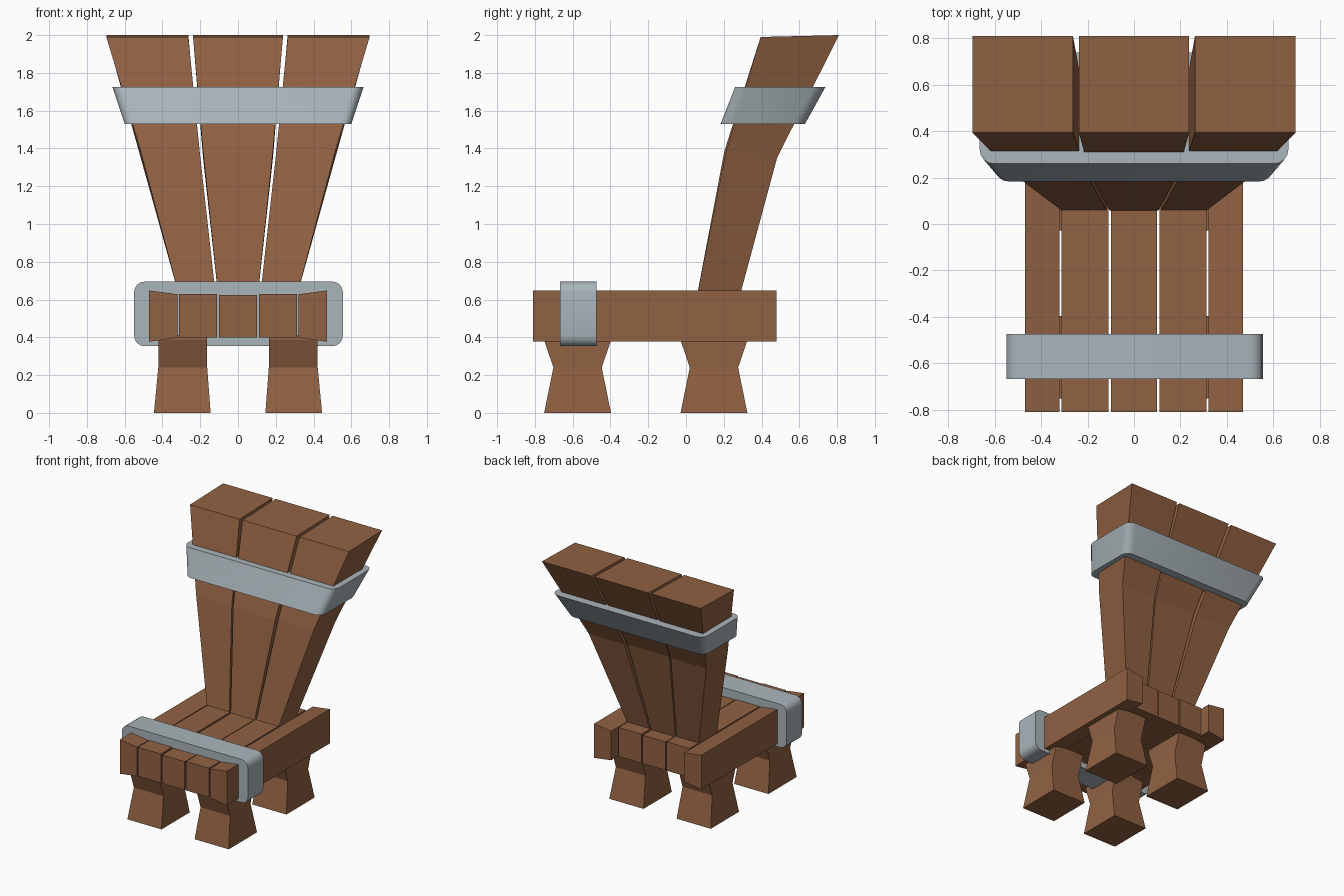
import bpy, bmesh
from math import sin, cos, pi

if "Cube" in bpy.data.objects:
    bpy.data.objects.remove(bpy.data.objects["Cube"])


def material(name, color):
    m = bpy.data.materials.new(name)
    m.diffuse_color = color
    m.use_nodes = True
    m.node_tree.nodes["Principled BSDF"].inputs["Base Color"].default_value = m.diffuse_color
    return m


WOOD = material("wood", (0.28, 0.12, 0.055, 1))
METAL = material("metal", (0.40, 0.46, 0.49, 1))


def loft(name, rings, mat, smooth=False):
    """Skin a list of equal-length point rings and cap both ends."""
    bm = bmesh.new()
    vr = [[bm.verts.new(p) for p in r] for r in rings]
    n = len(vr[0])
    for a, b in zip(vr, vr[1:]):
        for i in range(n):
            j = (i + 1) % n
            bm.faces.new((a[i], a[j], b[j], b[i]))
    bm.faces.new(vr[0])
    bm.faces.new(vr[-1])
    bmesh.ops.recalc_face_normals(bm, faces=bm.faces)
    me = bpy.data.meshes.new(name)
    bm.to_mesh(me)
    bm.free()
    me.materials.append(mat)
    ob = bpy.data.objects.new(name, me)
    bpy.context.collection.objects.link(ob)
    if smooth:
        bpy.ops.object.select_all(action='DESELECT')
        ob.select_set(True)
        bpy.context.view_layer.objects.active = ob
        bpy.ops.object.shade_smooth_by_angle(angle=0.7)
    return ob


def rect(x0, x1, y0, y1, z, z1=None):
    z1 = z if z1 is None else z1
    return [(x0, y0, z), (x1, y0, z), (x1, y1, z1), (x0, y1, z1)]


def rounded(u0, u1, v0, v1, r, seg=4):
    """Rounded rectangle outline in 2D."""
    pts = []
    for k, (cu, cv) in enumerate([(u1 - r, v1 - r), (u0 + r, v1 - r),
                                  (u0 + r, v0 + r), (u1 - r, v0 + r)]):
        for i in range(seg + 1):
            a = (k + i / seg) * pi / 2
            pts.append((cu + r * cos(a), cv + r * sin(a)))
    return pts


# Seat planks: three short inner ones, two longer flared outer ones
def seat_plank(name, y1, section):
    loft(name, [[(x, y, z) for x, z in section] for y in (-0.81, y1)], WOOD)


seat_plank("seat_plank_centre", 0.40, [(-.10, .40), (.10, .40), (.10, .625), (-.10, .625)])
for s, side in ((-1, "left"), (1, "right")):
    seat_plank("seat_plank_inner_" + side, 0.40,
               [(s * .11, .40), (s * .312, .40), (s * .312, .63), (s * .11, .63)])
    seat_plank("seat_plank_outer_" + side, 0.48,
               [(s * .32, .398), (s * .47, .377), (s * .47, .648), (s * .32, .628)])

# Legs: pinched waist
for s, side in ((-1, "left"), (1, "right")):
    for cy, end in ((-0.574, "front"), (0.148, "rear")):
        loft(f"{end}_leg_{side}",
             [rect(s * .145, s * .445, cy - .177, cy + .177, 0),
              rect(s * .163, s * .422, cy - .128, cy + .128, .24),
              rect(s * .163, s * .422, cy - .177, cy + .177, .385),
              rect(s * .163, s * .422, cy - .177, cy + .177, .41)], WOOD)

# Backrest planks: fan outward and bend back
def back_plank(name, xs, bend_front, bend_back):
    (a0, b0), (a1, b1), (a2, b2) = xs
    loft(name, [rect(a0, b0, .058, .285, .62),
                rect(a1, b1, bend_front, bend_back, 1.385, 1.35),
                rect(a2, b2, .395, .81, 1.99, 2.0)], WOOD)


back_plank("back_plank_centre", [(-.105, .105), (-.185, .185), (-.238, .238)], .203, .470)
for s, side in ((-1, "left"), (1, "right")):
    back_plank("back_plank_" + side,
               [(s * .118, s * .312), (s * .203, s * .515), (s * .263, s * .697)], .212, .482)

# Metal bands
loft("seat_band", [[(x, y, z) for x, z in rounded(-.55, .555, .353, .695, .055)]
                   for y in (-.668, -.474)], METAL, True)
loft("back_band",
     [[(x, y, 1.53) for x, y in rounded(-.60, .60, .183, .63, .06)],
      [(x, y, 1.725) for x, y in rounded(-.665, .665, .26, .738, .06)]], METAL, True)
